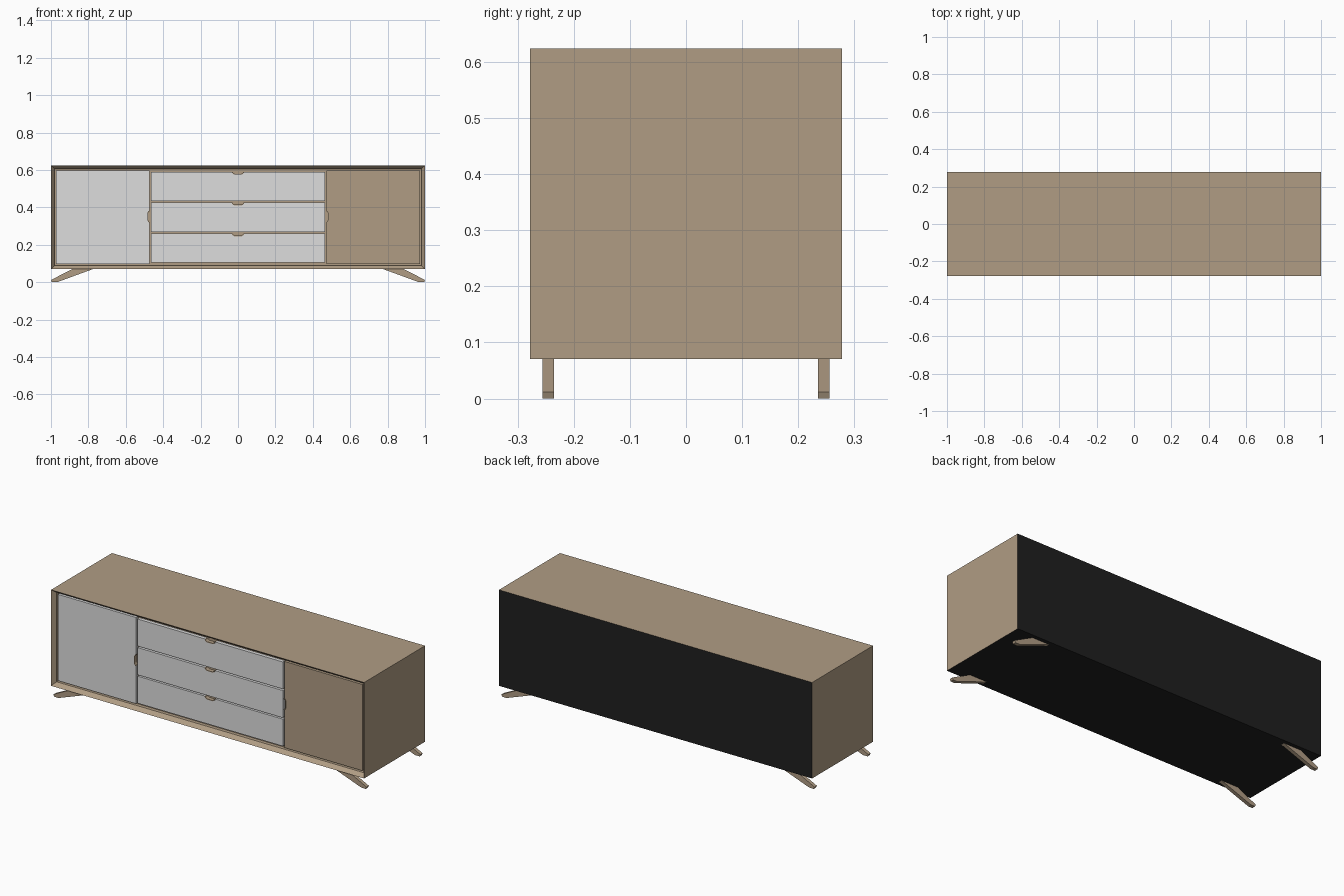
import bpy
import bmesh
from mathutils import Vector

default = bpy.data.objects.get("Cube")
if default:
    bpy.data.objects.remove(default, do_unlink=True)


def material(name, colour):
    mat = bpy.data.materials.new(name)
    mat.use_nodes = True
    mat.diffuse_color = (*colour, 1)
    shader = next(n for n in mat.node_tree.nodes if n.type == 'BSDF_PRINCIPLED')
    shader.inputs["Base Color"].default_value = (*colour, 1)
    return mat


wood = material("wood brown", (0.434, 0.335, 0.231))
grey = material("panel grey", (0.73, 0.73, 0.73))
black = material("underside black", (0.014, 0.014, 0.014))

BOTTOM, TOP = 0.07, 0.624
FRONT, BACK = -0.278, 0.278
RIM = 0.027              # width of the sloping frame
PANEL_FRONT, RECESS = -0.254, -0.234


def finish(name, bm, *mats):
    bmesh.ops.recalc_face_normals(bm, faces=bm.faces)
    mesh = bpy.data.meshes.new(name)
    bm.to_mesh(mesh)
    bm.free()
    for mat in mats:
        mesh.materials.append(mat)
    obj = bpy.data.objects.new(name, mesh)
    bpy.context.collection.objects.link(obj)
    return obj


def prism(name, outline, y0, y1, mat):
    """Extrude an (x, z) outline from y0 to y1."""
    bm = bmesh.new()
    face = bm.faces.new([bm.verts.new((x, y0, z)) for x, z in outline])
    new = bmesh.ops.extrude_face_region(bm, geom=[face])["geom"]
    bmesh.ops.translate(bm, vec=(0, y1 - y0, 0),
                        verts=[v for v in new if isinstance(v, bmesh.types.BMVert)])
    return finish(name, bm, mat)


# Cabinet body: sloping mitred frame, then a shallow recess for the fronts
bm = bmesh.new()
bmesh.ops.create_cube(bm, size=1)
bmesh.ops.scale(bm, vec=(2, BACK - FRONT, TOP - BOTTOM), verts=bm.verts)
bmesh.ops.translate(bm, vec=(0, 0, (TOP + BOTTOM) / 2), verts=bm.verts)
bm.normal_update()
opening = min(bm.faces, key=lambda f: f.calc_center_median().y)
bmesh.ops.inset_region(bm, faces=[opening], thickness=RIM)
for v in opening.verts:
    v.co.y = PANEL_FRONT
bmesh.ops.inset_region(bm, faces=[opening], thickness=0.0005)
for v in opening.verts:
    v.co.y = RECESS
bm.normal_update()
for f in bm.faces:
    centre = f.calc_center_median()
    is_back = centre.y > BACK - 0.001
    is_bottom = centre.z < BOTTOM + 0.001
    f.material_index = 1 if is_back or is_bottom else 0
finish("cabinet_body", bm, wood, black)

# Finger notch, measured along the edge and into the panel
NOTCH = [(-0.034, 0), (-0.03, 0.008), (-0.02, 0.015),
         (0.02, 0.015), (0.03, 0.008), (0.034, 0)]
GRIP = [(a * 0.86, d * 0.72) for a, d in NOTCH]

# Drawers with a notch in the middle of the top edge
for label, low, high in (("lower", 0.104, 0.260), ("middle", 0.268, 0.425),
                         ("upper", 0.434, 0.590)):
    outline = [(0.464, low), (-0.464, low), (-0.464, high)]
    outline += [(a, high - d) for a, d in NOTCH] + [(0.464, high)]
    prism(label + "_drawer", outline, PANEL_FRONT, RECESS + 0.001, grey)
    rim = [(a, high - d) for a, d in NOTCH]
    rim += [(a, high - d) for a, d in reversed(GRIP)]
    prism(label + "_drawer_handle", rim, PANEL_FRONT - 0.003, RECESS, wood)

# Side doors with a notch on the edge next to the drawers
for label, side, mat in (("left", 1, wood), ("right", -1, grey)):
    inner, outer, low, high, mid = 0.474, 0.972, 0.098, 0.596, 0.35
    outline = [(side * outer, high), (side * outer, low), (side * inner, low)]
    outline += [(side * (inner + d * 0.7), mid + a) for a, d in NOTCH]
    outline += [(side * inner, high)]
    prism(label + "_door", outline, PANEL_FRONT, RECESS + 0.001, mat)
    rim = [(side * (inner + d * 0.7), mid + a) for a, d in NOTCH]
    rim += [(side * (inner + d * 0.7), mid + a) for a, d in reversed(GRIP)]
    prism(label + "_door_handle", rim, PANEL_FRONT - 0.003, RECESS, wood)

# Splayed legs
LEG = [(0.775, BOTTOM), (0.885, BOTTOM), (1.0, 0.012), (0.995, 0), (0.967, 0)]
for x_name, sx in (("left", 1), ("right", -1)):
    for y_name, sy in (("front", -1), ("back", 1)):
        prism(f"{y_name}_{x_name}_leg", [(sx * x, z) for x, z in LEG],
              sy * 0.235, sy * 0.256, wood)
